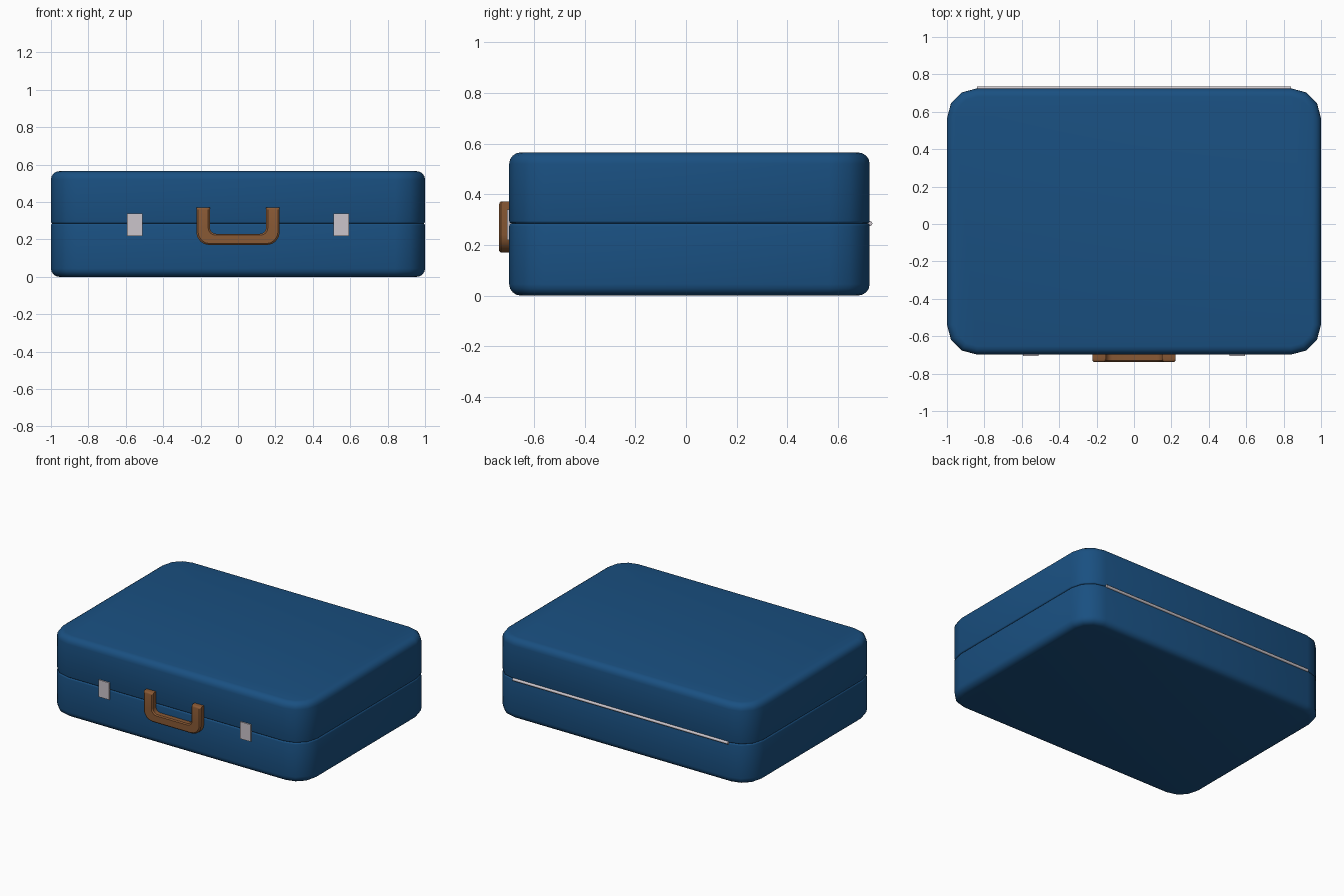
import bpy, bmesh, math
from mathutils import Matrix

if "Cube" in bpy.data.objects:
    bpy.data.objects.remove(bpy.data.objects["Cube"])


def material(name, rgb):
    m = bpy.data.materials.new(name)
    m.diffuse_color = (*rgb, 1)
    m.use_nodes = True
    m.node_tree.nodes["Principled BSDF"].inputs["Base Color"].default_value = m.diffuse_color
    return m


BLUE = material("blue_shell", (0.01, 0.08, 0.22))
TAN = material("tan_leather", (0.25, 0.1, 0.035))
METAL = material("metal", (0.6, 0.56, 0.6))


def finish(bm, name, mat, angle=40):
    bmesh.ops.recalc_face_normals(bm, faces=bm.faces)
    mesh = bpy.data.meshes.new(name)
    bm.to_mesh(mesh)
    bm.free()
    ob = bpy.data.objects.new(name, mesh)
    bpy.context.collection.objects.link(ob)
    mesh.materials.append(mat)
    bpy.ops.object.select_all(action='DESELECT')
    bpy.context.view_layer.objects.active = ob
    ob.select_set(True)
    bpy.ops.object.shade_smooth_by_angle(angle=math.radians(angle))
    return ob


# Body dimensions
HX, Y0, Y1, H, SEAM = 1.0, -0.698, 0.725, 0.565, 0.285
CORNER, EDGE, GAP = 0.16, 0.045, 0.01


def outline(inset):
    """Rounded rectangle with three facets per corner."""
    r, k = CORNER - inset, HX - CORNER
    centres = [(k, Y1 - CORNER), (-k, Y1 - CORNER), (-k, Y0 + CORNER), (k, Y0 + CORNER)]
    return [(cx + r * math.cos(math.radians(q * 90 + i * 30)),
             cy + r * math.sin(math.radians(q * 90 + i * 30)))
            for q, (cx, cy) in enumerate(centres) for i in range(4)]


def shell(name, z_outer, z_seam):
    """Half case: flat panel, rounded edge, wall, small lip at the seam."""
    s = 1 if z_outer > z_seam else -1
    prof = []
    for i in range(5):
        a = math.radians(i * 22.5)
        prof.append((EDGE * (1 - math.sin(a)), z_outer - s * EDGE * (1 - math.cos(a))))
    for i in range(4):
        a = math.radians(i * 30)
        prof.append((GAP * (1 - math.cos(a)), z_seam + s * GAP * (1 - math.sin(a))))
    bm = bmesh.new()
    rings = [[bm.verts.new((x, y, z)) for x, y in outline(ins)] for ins, z in prof]
    for a, b in zip(rings, rings[1:]):
        for i in range(len(a)):
            j = (i + 1) % len(a)
            bm.faces.new((a[i], a[j], b[j], b[i]))
    bm.faces.new(rings[0])
    bm.faces.new(rings[-1])
    return finish(bm, name, BLUE)


shell("lower_shell", 0, SEAM)
shell("lid_shell", H, SEAM)

# Latches
for side, name in ((-1, "latch_left"), (1, "latch_right")):
    bm = bmesh.new()
    bmesh.ops.create_cube(bm, size=1, matrix=Matrix.Translation((side * 0.552, -0.694, 0.279))
                          @ Matrix.Diagonal((0.082, 0.025, 0.12, 1)))
    finish(bm, name, METAL, 30)

# Hinge rod along the back seam
bm = bmesh.new()
bmesh.ops.create_cone(bm, cap_ends=True, segments=12, radius1=0.01, radius2=0.01, depth=1.68,
                      matrix=Matrix.Translation((0, 0.726, SEAM - 0.001))
                      @ Matrix.Rotation(math.pi / 2, 4, 'Y'))
finish(bm, "hinge_rod", METAL)

# Handle: U-shaped strip swept along a path, front edges softened
TOP, LOW, HW = 0.372, 0.17, 0.223


def u_path(half, low, r):
    right = [(half, TOP)]
    for i in range(5):
        a = math.radians(-i * 22.5)
        right.append((half - r + r * math.cos(a), low + r + r * math.sin(a)))
    return right + [(-x, z) for x, z in reversed(right)]


outer, inner = u_path(HW, LOW, 0.07), u_path(HW - 0.072, LOW + 0.06, 0.035)


def mix(t):
    return [(a[0] + (b[0] - a[0]) * t, a[1] + (b[1] - a[1]) * t) for a, b in zip(outer, inner)]


bm = bmesh.new()
section = [(0, -0.69), (0, -0.731), (0.12, -0.738), (0.88, -0.738), (1, -0.731), (1, -0.69)]
lines = [[bm.verts.new((x, y, z)) for x, z in mix(t)] for t, y in section]
n = len(section)
for k in range(n):
    a, b = lines[k], lines[(k + 1) % n]
    for i in range(len(a) - 1):
        bm.faces.new((a[i], a[i + 1], b[i + 1], b[i]))
for end in (0, -1):
    bm.faces.new([l[end] for l in lines])
# round the front edge of both strap tops
tops = [e for e in bm.edges if all(v.co.z > TOP - 1e-4 and v.co.y < -0.73 for v in e.verts)]
bmesh.ops.bevel(bm, geom=tops, offset=0.012, segments=3, profile=0.5, affect='EDGES')
finish(bm, "handle", TAN, 35)
